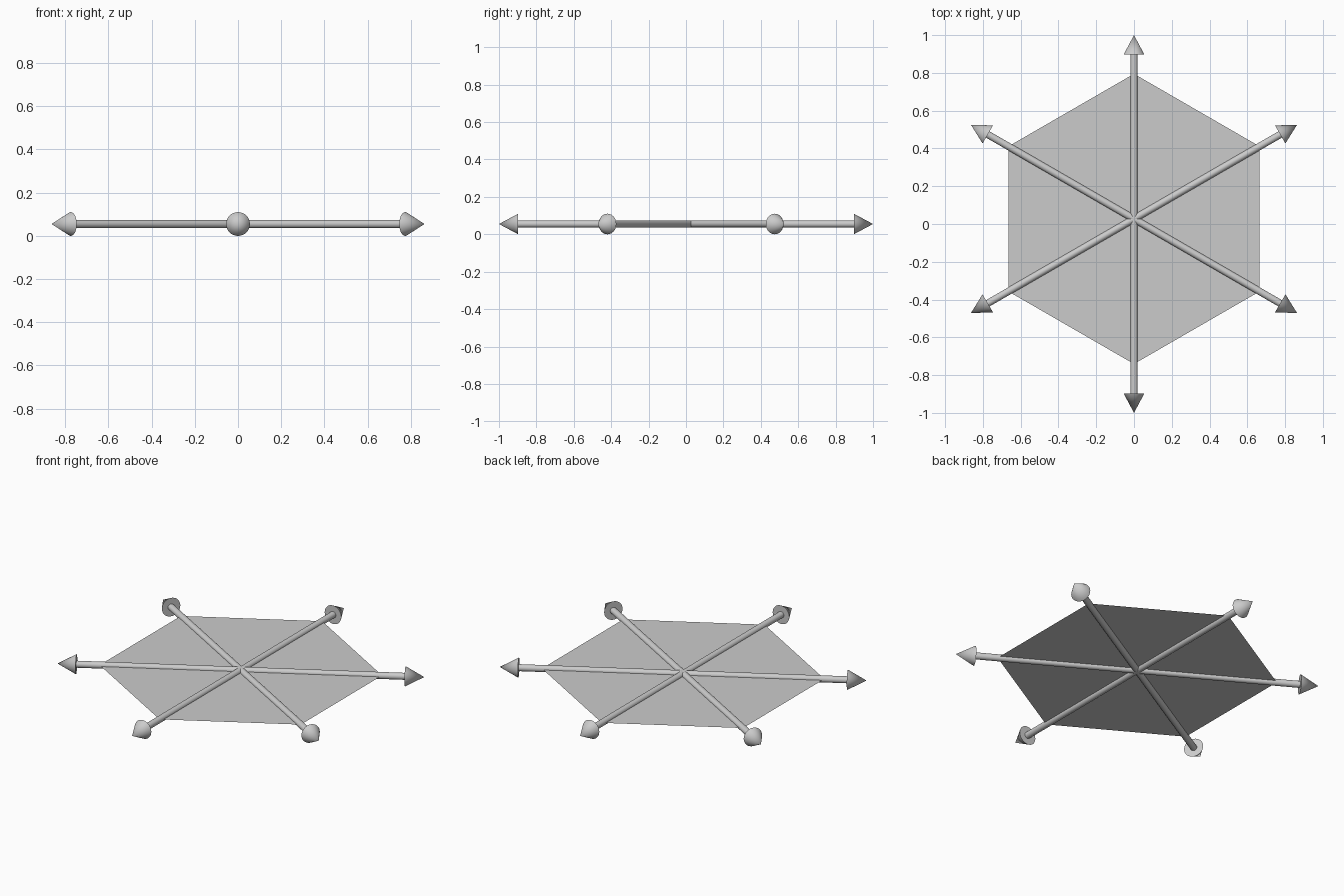
import bpy
from math import radians, cos, sin
from mathutils import Vector

if "Cube" in bpy.data.objects:
    bpy.data.objects.remove(bpy.data.objects["Cube"])

Z = 0.055                       # height of the common plane
HUB = Vector((0, 0.027, Z))     # where the spokes meet
HEAD_LEN, HEAD_R, SHAFT_R = 0.103, 0.055, 0.019


def cone_between(name, a, b, r1, r2, sides=32):
    d = b - a
    bpy.ops.mesh.primitive_cone_add(
        vertices=sides, radius1=r1, radius2=r2, depth=d.length,
        location=(a + b) / 2, rotation=d.to_track_quat('Z', 'Y').to_euler())
    ob = bpy.context.object
    ob.name = name
    bpy.ops.object.shade_smooth_by_angle(angle=radians(40))
    return ob


# three double-ended arrows, sixty degrees apart
for i in range(6):
    ang = radians(30 + 60 * i)
    d = Vector((cos(ang), sin(ang), 0))
    origin = Vector((0, 0, Z)) if i in (1, 4) else HUB  # lengthwise arrow is centred
    length = 1.0 if i in (1, 4) else 0.997
    tip = origin + d * length
    neck = tip - d * HEAD_LEN
    cone_between(f"arrow_shaft_{i + 1}", HUB, neck, SHAFT_R, SHAFT_R)
    cone_between(f"arrow_head_{i + 1}", neck, tip, HEAD_R, 0)

# flat hexagonal sheet with its corners on the arrows
bpy.ops.mesh.primitive_circle_add(vertices=6, radius=0.768, fill_type='NGON',
                                  location=HUB)
sheet = bpy.context.object
sheet.name = "hexagon_sheet"
if abs(sheet.data.vertices[0].co.x) > 0.01:
    sheet.rotation_euler.z = radians(30)
